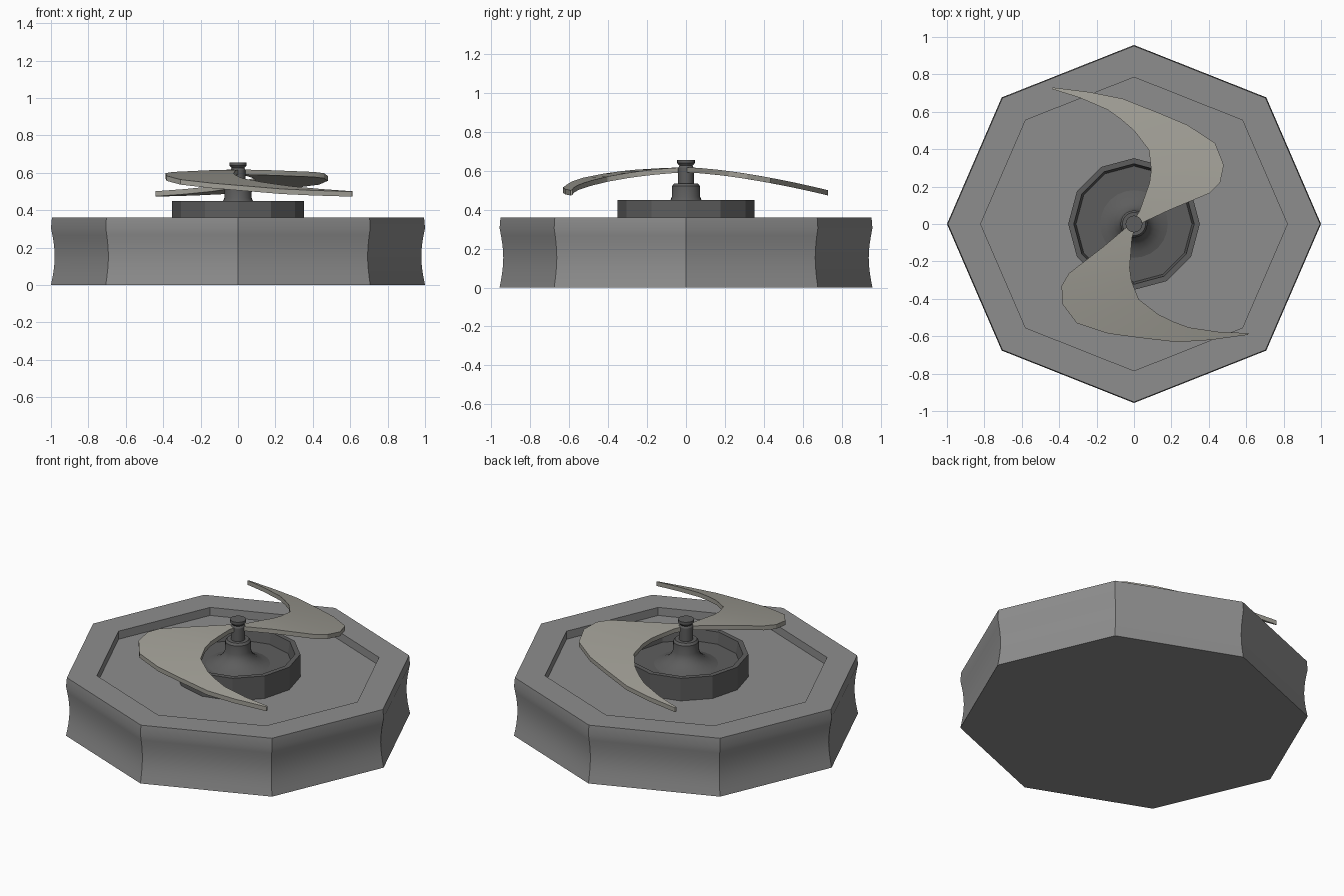
import bpy, bmesh, math

if "Cube" in bpy.data.objects:
    bpy.data.objects.remove(bpy.data.objects["Cube"])


def material(name, rgb):
    m = bpy.data.materials.new(name)
    m.diffuse_color = (*rgb, 1)
    m.use_nodes = True
    m.node_tree.nodes["Principled BSDF"].inputs["Base Color"].default_value = m.diffuse_color
    return m


DARK = material("dark_grey", (0.11, 0.11, 0.11))
MID = material("mid_grey", (0.27, 0.27, 0.27))
WARM = material("warm_grey", (0.35, 0.34, 0.30))


def finish(name, bm, mat):
    bmesh.ops.recalc_face_normals(bm, faces=bm.faces[:])
    me = bpy.data.meshes.new(name)
    bm.to_mesh(me)
    bm.free()
    me.materials.append(mat)
    ob = bpy.data.objects.new(name, me)
    bpy.context.collection.objects.link(ob)
    bpy.ops.object.select_all(action='DESELECT')
    bpy.context.view_layer.objects.active = ob
    ob.select_set(True)
    bpy.ops.object.shade_smooth_by_angle(angle=math.radians(25))
    return ob


def lathe(name, profile, sides, mat, sy=1.0):
    """Turn (radius, z) points around z; both ends are capped."""
    bm = bmesh.new()
    rings = []
    for r, z in profile:
        rings.append([bm.verts.new((r * math.cos(2 * math.pi * i / sides),
                                    sy * r * math.sin(2 * math.pi * i / sides), z))
                      for i in range(sides)])
    for a, b in zip(rings, rings[1:]):
        for i in range(sides):
            j = (i + 1) % sides
            bm.faces.new((a[i], a[j], b[j], b[i]))
    bm.faces.new(rings[0])
    bm.faces.new(rings[-1])
    return finish(name, bm, mat)


# Octagonal base with hollowed sides and a recessed top
waist = [(1 - 0.02 * math.sin(math.pi * i / 8), 0.305 * i / 8) for i in range(9)]
lathe("base", waist + [(0.995, 0.36), (0.82, 0.36), (0.82, 0.31)], 8, MID, 0.957)

# Twelve-sided dish
lathe("dish", [(0.352, 0.305), (0.352, 0.45), (0.322, 0.45), (0.31, 0.38)], 12, DARK)

# Flared hub
lathe("hub", [(0.20, 0.375), (0.15, 0.388), (0.11, 0.41), (0.085, 0.435), (0.073, 0.465),
              (0.072, 0.52), (0.062, 0.533)], 24, DARK)

# Spindle with a tapered cap
lathe("spindle", [(0.04, 0.52), (0.04, 0.615), (0.034, 0.625), (0.045, 0.638),
                  (0.045, 0.655)], 20, DARK)

# Hooked blades: matching points along the inner and outer edge
INNER = [(0.0, 0.02), (0.03, 0.07), (0.06, 0.155), (0.083, 0.22), (0.092, 0.29),
         (0.08, 0.395), (0.0, 0.5), (-0.07, 0.56), (-0.14, 0.61), (-0.29, 0.675), (-0.44, 0.722)]
OUTER = [(0.03, 0.0), (0.19, 0.075), (0.405, 0.165), (0.46, 0.22), (0.48, 0.315),
         (0.433, 0.433), (0.285, 0.53), (0.13, 0.595), (-0.06, 0.67), (-0.235, 0.705), (-0.435, 0.73)]


def blade(name, turn):
    c, s = math.cos(turn), math.sin(turn)
    bm = bmesh.new()

    def column(p):
        x, y = p
        z = 0.617 - 0.117 * (y / 0.727) ** 1.5
        return [bm.verts.new((c * x - s * y, s * x + c * y, z - d)) for d in (0, 0.027)]

    inner = [column(p) for p in INNER]
    outer = [column(p) for p in OUTER]
    for i in range(len(inner) - 1):
        a, b, e, f = inner[i], inner[i + 1], outer[i], outer[i + 1]
        for q in ((a[0], e[0], f[0], b[0]), (a[1], b[1], f[1], e[1]),
                  (a[0], b[0], b[1], a[1]), (e[0], e[1], f[1], f[0])):
            bm.faces.new(q)
    for k in (0, -1):
        a, e = inner[k], outer[k]
        bm.faces.new((a[0], a[1], e[1], e[0]))
    return finish(name, bm, WARM)


blade("back_blade", 0)
blade("front_blade", math.radians(195))
